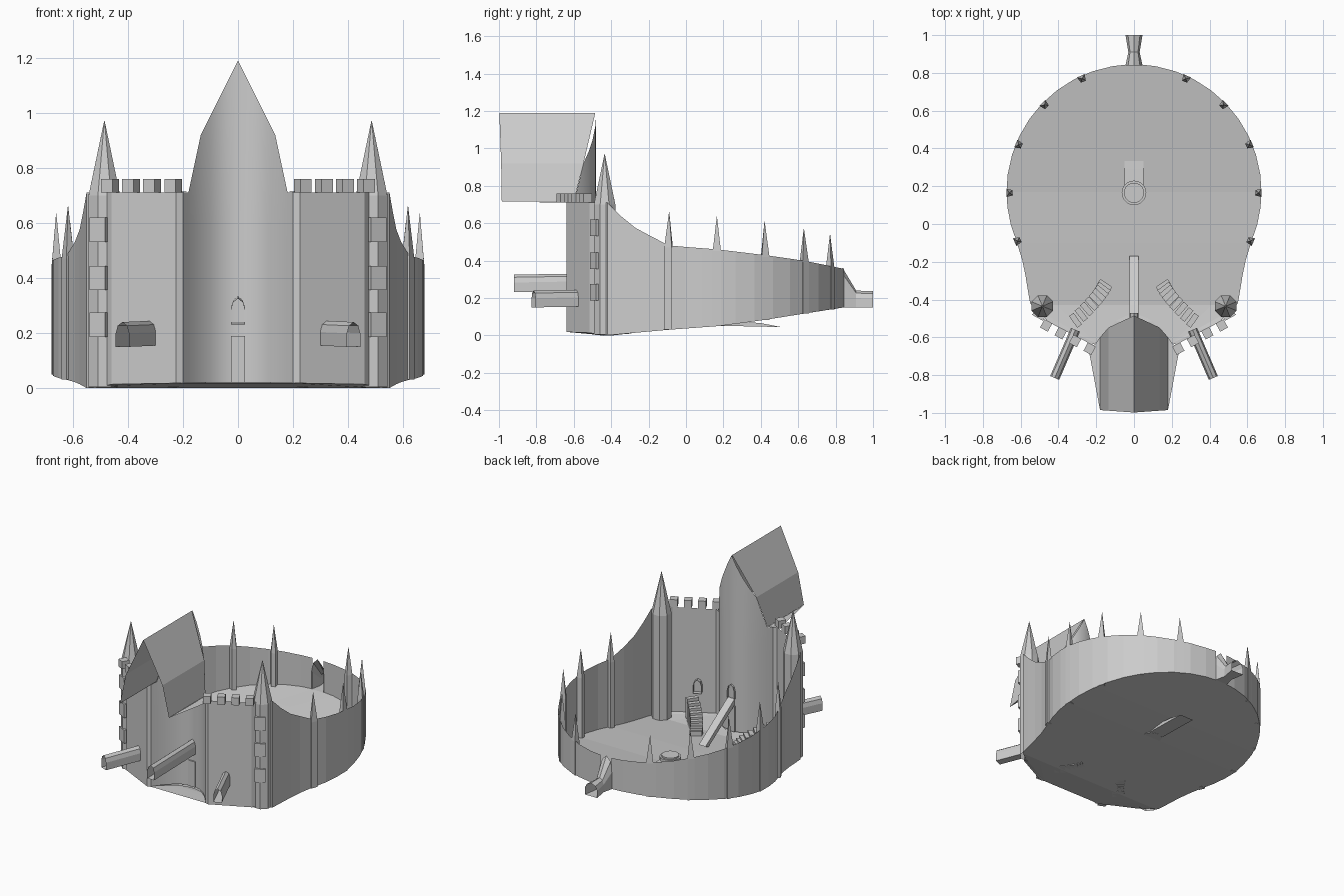
import bpy, bmesh, math
from mathutils import Vector, Matrix

if "Cube" in bpy.data.objects:
    bpy.data.objects.remove(bpy.data.objects["Cube"])


def finish(bm, name, smooth=False):
    bmesh.ops.recalc_face_normals(bm, faces=bm.faces)
    for f in bm.faces:
        f.smooth = smooth
    me = bpy.data.meshes.new(name)
    bm.to_mesh(me)
    bm.free()
    ob = bpy.data.objects.new(name, me)
    bpy.context.collection.objects.link(ob)
    return ob


def lerp(table, t):
    for (a, u), (b, v) in zip(table, table[1:]):
        if t <= b:
            return u + (v - u) * max(0, (t - a) / (b - a))
    return table[-1][1]


def floor_z(y):
    return lerp([(-.7, .02), (-.52, .015), (-.43, 0), (-.1, .03), (.17, .05), (.4, .08), (.84, .15)], y)


def rim_z(y):
    return lerp([(-.42, .71), (-.35, .64), (-.27, .575), (-.13, .5), (-.09, .48), (.17, .46),
                 (.42, .43), (.63, .4), (.84, .357)], y)


def loft(bm, loops, closed=True, caps=False):
    rows = [[bm.verts.new(p) for p in loop] for loop in loops]
    n = len(rows[0])
    for a, b in zip(rows, rows[1:]):
        for i in range(n if closed else n - 1):
            j = (i + 1) % n
            bm.faces.new((a[i], a[j], b[j], b[i]))
    if caps:
        bm.faces.new(rows[0])
        bm.faces.new(rows[-1])


def box(bm, centre, size, angle=0):
    m = Matrix.Translation(centre) @ Matrix.Rotation(angle, 4, 'Z') @ Matrix.Diagonal((*size, 1))
    bmesh.ops.create_cube(bm, size=1, matrix=m)


# half outlines of the plan, from the front centre round to the back
hollow = [(x, -.48 - .15 * (x / .2) ** 2) for x in (0, .035, .07, .1, .135, .16, .18, .2)]
bastion = [(.2, -.63), (.225, -.638), (.46, -.515), (.49, -.47), (.55, -.42)]
flank = [(.562, -.35), (.575, -.27), (.592, -.19)]
ring = [(.675 * math.cos(math.radians(a)), .17 + .675 * math.sin(math.radians(a)))
        for a in (-23, -15, -7, 0, 8, 17, 26, 35, 44, 53, 62, 71, 80, 86.5)]
half = hollow + bastion[1:] + flank + ring

# floor plate
bm = bmesh.new()
loop = half + [(-x, y) for x, y in reversed(half[1:])]
bm.faces.new([bm.verts.new((x, y, 0)) for x, y in loop])
bmesh.ops.triangulate(bm, faces=bm.faces[:])
for cut in (-.43, -.27, -.1, .17, .4, .62):
    bmesh.ops.bisect_plane(bm, geom=bm.verts[:] + bm.edges[:] + bm.faces[:],
                           plane_co=(0, cut, 0), plane_no=(0, 1, 0))
for v in bm.verts:
    v.co.z = floor_z(v.co.y)
finish(bm, "floor")

# hollow front wall with gable
gable = [(0, 1.19), (.135, .92), (.18, .71)]
bm = bmesh.new()
pts = [(-x, y) for x, y in reversed(hollow[1:])] + hollow
loft(bm, [[(x, y, .02) for x, y in pts],
          [(x, y, .54 if abs(x) > .17 else .6) for x, y in pts],
          [(x, y, lerp(gable, abs(x))) for x, y in pts]], closed=False)
finish(bm, "hollow_front_wall", True)

# bastions and ring wall, left and right
for s, side in ((1, "right"), (-1, "left")):
    bm = bmesh.new()
    pts = bastion + flank + ring
    loft(bm, [[(s * x, y, floor_z(y)) for x, y in pts],
              [(s * x, y, rim_z(y)) for x, y in pts]], closed=False)
    finish(bm, "ring_wall_" + side)

    # battlements
    bm = bmesh.new()
    a, b = Vector((.235, -.66, .735)), Vector((.465, -.537, .735))
    ang = math.atan2(b.y - a.y, b.x - a.x)
    for i in range(4):
        box(bm, a.lerp(b, i / 3), (.047, .05, .05), ang)
    if s < 0:
        bmesh.ops.scale(bm, vec=(-1, 1, 1), verts=bm.verts)
    finish(bm, "battlements_" + side)

    # corner turret with tall spire
    bm = bmesh.new()
    octo = [(math.cos(k * math.pi / 4 + .39), math.sin(k * math.pi / 4 + .39)) for k in range(8)]
    rings = [[(s * (.485 + r * c), -.435 + r * d, z) for c, d in octo]
             for r, z in ((.062, .005), (.062, .7), (.001, .97))]
    loft(bm, rings)
    finish(bm, "turret_" + side)

    # corner stones
    bm = bmesh.new()
    for z in (.23, .40, .575):
        box(bm, (s * .495, -.468, z), (.065, .065, .088), s * .5)
    finish(bm, "corner_stones_" + side)

    # small buttresses with spikes
    bm = bmesh.new()
    for y, top in ((-.09, .66), (.165, .635), (.42, .61), (.63, .57), (.77, .54)):
        a = math.asin((y - .17) / .66)
        cx, cy = .66 * math.cos(a), y
        if y < -.05:
            cx = .617
        loops = []
        for r, z in ((1, floor_z(y)), (1, rim_z(y) - .01), (.03, top)):
            sec = [(.016, -.022), (.016, .022), (-.018, .014), (-.018, -.014)]
            loops.append([(s * (cx + r * (u * math.cos(a) - v * math.sin(a))),
                           cy + r * (u * math.sin(a) + v * math.cos(a)), z) for u, v in sec])
        loft(bm, loops, caps=True)
    finish(bm, "spiked_buttresses_" + side)

    # curved inner stairs
    bm = bmesh.new()
    n = 9
    for i in range(n):
        t = i / (n - 1)
        x = .31 - .155 * t - .03 * math.sin(math.pi * t)
        y = -.51 + .185 * t + .02 * math.sin(math.pi * t)
        top = .15 - .11 * t
        low = floor_z(y)
        box(bm, (s * x, y, (top + low) / 2), (.075, .03, top - low), s * (.95 - .35 * t))
    finish(bm, "curved_stairs_" + side)


# arched tubes through the front walls
def arch(w, h):
    return [(-w, 0), (w, 0), (w, h * .55), (w * .7, h * .85), (0, h), (-w * .7, h * .85), (-w, h * .55)]


def tube(name, stations):
    bm = bmesh.new()
    d = (Vector(stations[-1][0]) - Vector(stations[0][0])).normalized()
    side = Vector((-d.y, d.x, 0)).normalized()
    loft(bm, [[Vector(p) + side * u + Vector((0, 0, v)) for u, v in arch(w, h)]
              for p, w, h in stations])
    finish(bm, name)


tube("gate_tube", [((0, -.47, .24), .025, .093), ((0, -.92, .232), .025, .093)])
for s, side in ((1, "right"), (-1, "left")):
    tube("side_tube_" + side, [((s * .31, -.56, .155), .026, .09), ((s * .42, -.815, .15), .026, .09)])

# drain spout at the back
tube("back_spout", [((0, .838, .15), .045, .21), ((0, .91, .15), .03, .09), ((0, 1, .15), .045, .087)])

# inner ramp from the gate and the strip under it
bm = bmesh.new()
loft(bm, [[(x, -.475, .24), (x, -.17, .04), (x, -.2, .025), (x, -.475, .2)] for x in (-.025, .025)], caps=True)
finish(bm, "gate_ramp")
bm = bmesh.new()
box(bm, (0, -.483, .105), (.05, .015, .17))
finish(bm, "gate_sill")

# overhanging roof hood
bm = bmesh.new()
prof = [(-.18, -.6, .715), (-.135, -.548, .92), (0, -.485, 1.19), (.135, -.548, .92), (.18, -.6, .715)]
loft(bm, [[(x, -.985 - .013 * (1 - abs(x) / .18), z) for x, y, z in prof], prof], closed=False)
for s in (1, -1):
    bm.faces.new([bm.verts.new(p) for p in
                  ((s * .18, -.985, .714), (s * .24, -.665, .712), (s * .2, -.63, .711), (s * .18, -.6, .714))])
finish(bm, "roof_hood")

# low drum in the courtyard and the channel below it
bm = bmesh.new()
bmesh.ops.create_cone(bm, cap_ends=True, segments=20, radius1=.065, radius2=.065, depth=.05,
                      matrix=Matrix.Translation((0, .165, .075)))
bmesh.ops.create_cone(bm, cap_ends=True, segments=20, radius1=.053, radius2=.053, depth=.02,
                      matrix=Matrix.Translation((0, .165, .1)))
finish(bm, "courtyard_drum")
bm = bmesh.new()
loft(bm, [[(x, .18, .052), (x, .51, .045), (x, .4, .066), (x, .29, .075), (x, .18, .082)]
          for x in (-.05, .05)], caps=True)
finish(bm, "drain_channel")
